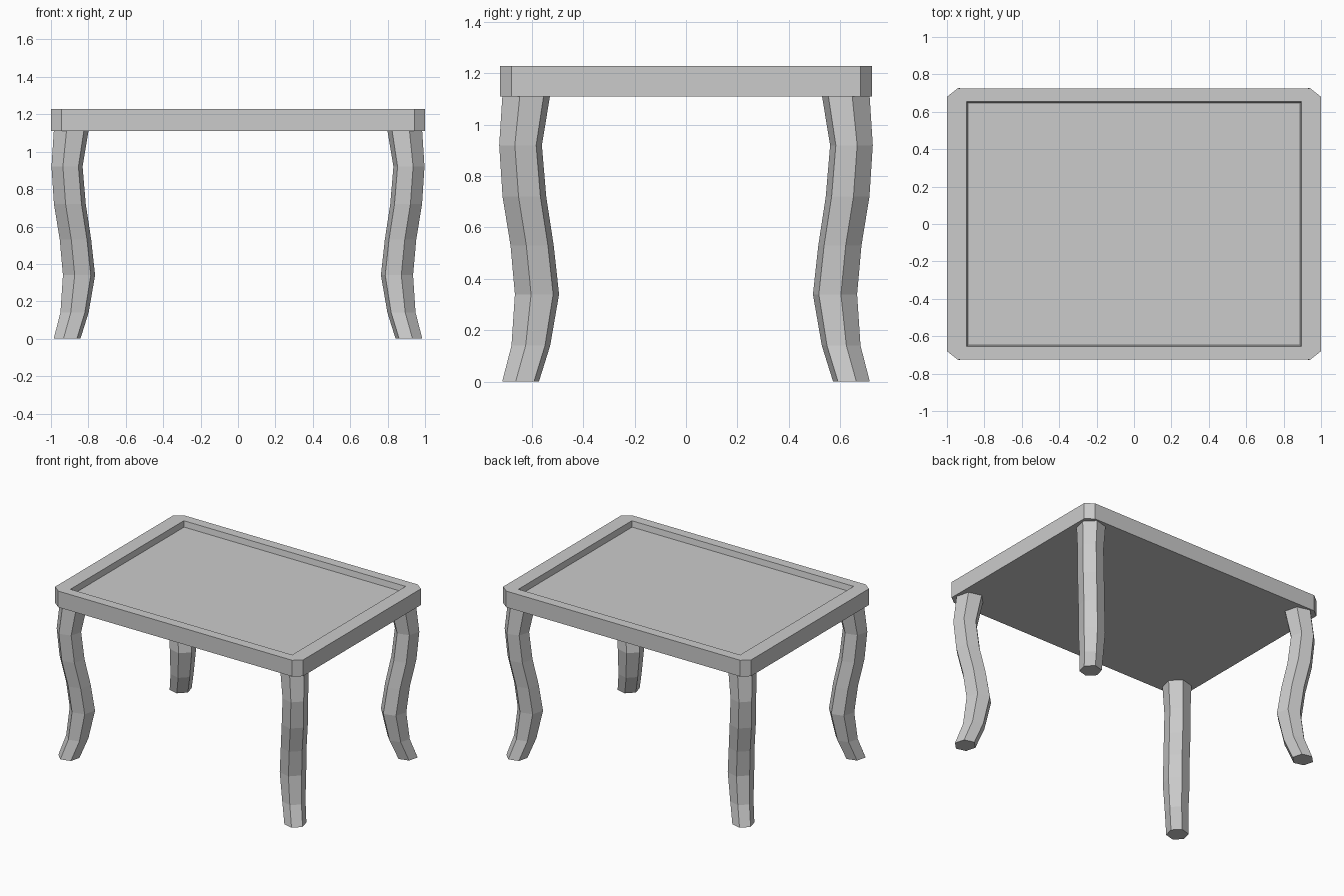
import bpy, bmesh, math
from mathutils import Vector

if "Cube" in bpy.data.objects:
    bpy.data.objects.remove(bpy.data.objects["Cube"])


def make_object(name, bm):
    bmesh.ops.recalc_face_normals(bm, faces=bm.faces)
    mesh = bpy.data.meshes.new(name)
    bm.to_mesh(mesh)
    bm.free()
    obj = bpy.data.objects.new(name, mesh)
    bpy.context.collection.objects.link(obj)
    return obj


def loft(bm, rings):
    """Skin a stack of equal-sized closed rings and cap both ends."""
    loops = [[bm.verts.new(p) for p in ring] for ring in rings]
    for a, b in zip(loops, loops[1:]):
        n = len(a)
        for i in range(n):
            j = (i + 1) % n
            bm.faces.new((a[i], a[j], b[j], b[i]))
    bm.faces.new(loops[0][::-1])
    bm.faces.new(loops[-1])


def clipped_rect(hx, hy, cx, cy, z):
    return [(hx, -hy + cy, z), (hx, hy - cy, z), (hx - cx, hy, z), (-hx + cx, hy, z),
            (-hx, hy - cy, z), (-hx, -hy + cy, z), (-hx + cx, -hy, z), (hx - cx, -hy, z)]


# Table top: clipped-corner slab with a shallow tray recess
BOTTOM, TOP, DEPTH = 1.11, 1.228, 0.042
bm = bmesh.new()
loft(bm, [clipped_rect(1.0, 0.724, 0.056, 0.044, BOTTOM),
          clipped_rect(1.0, 0.724, 0.056, 0.044, TOP),
          clipped_rect(0.895, 0.654, 0.001, 0.001, TOP),
          clipped_rect(0.888, 0.647, 0.001, 0.001, TOP - DEPTH)])
make_object("table_top", bm)

# Curved legs: hexagonal sections following an S-curve along the corner diagonal
# (height, centre x, radius); centre y sits a fixed distance inside x
PROFILE = [(0.0, 0.914, 0.074), (0.14, 0.874, 0.078), (0.34, 0.85, 0.089), (0.53, 0.869, 0.087),
           (0.72, 0.899, 0.088), (0.92, 0.914, 0.086), (1.112, 0.892, 0.096)]
bm = bmesh.new()
rings = []
for z, x, r in PROFILE:
    centre = Vector((x, x - 0.27, z))
    angles = [math.radians(15 + 60 * i) for i in range(6)]
    rings.append([centre + Vector((r * math.cos(a), r * math.sin(a), 0)) for a in angles])
loft(bm, rings)
legs = make_object("legs", bm)
mirror = legs.modifiers.new("four_corners", 'MIRROR')
mirror.use_axis = (True, True, False)
mirror.use_mirror_merge = False
